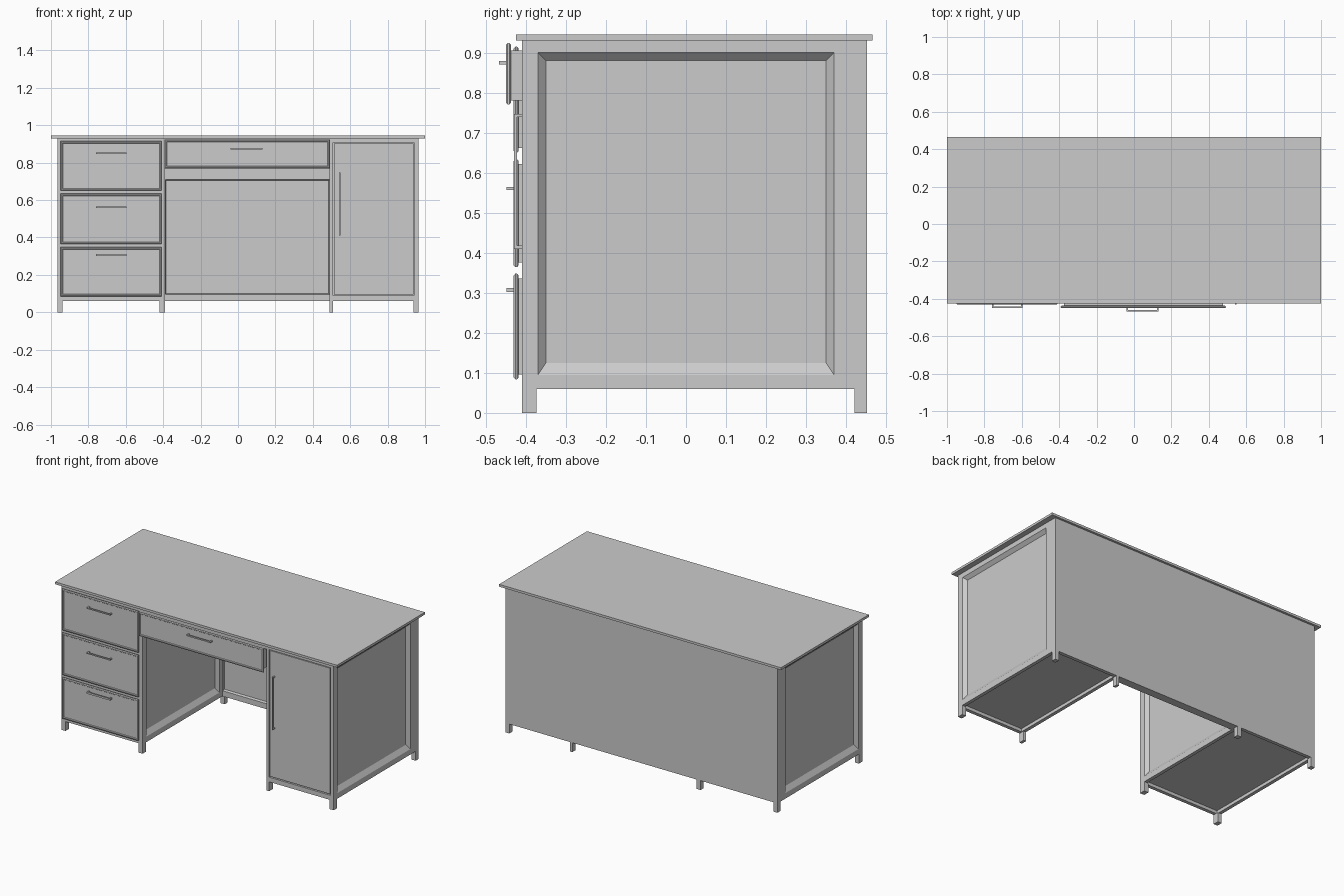
import bpy, bmesh
from mathutils import Vector

if "Cube" in bpy.data.objects:
    bpy.data.objects.remove(bpy.data.objects["Cube"])


def finish(name, bm):
    bmesh.ops.remove_doubles(bm, verts=bm.verts, dist=1e-5)
    bmesh.ops.recalc_face_normals(bm, faces=bm.faces)
    me = bpy.data.meshes.new(name)
    bm.to_mesh(me)
    bm.free()
    ob = bpy.data.objects.new(name, me)
    bpy.context.collection.objects.link(ob)
    return ob


def add_box(bm, x, y, z):
    vs = bmesh.ops.create_cube(bm, size=1)["verts"]
    for v in vs:
        v.co = Vector(r[0] if c < 0 else r[1] for r, c in zip((x, y, z), v.co))


def boxes(name, *parts):
    bm = bmesh.new()
    for p in parts:
        add_box(bm, *p)
    return finish(name, bm)


def rect(axis, at, a, b):
    """Rectangle across one axis; a and b are ranges on the other two axes."""
    pts = []
    for u, v in ((a[0], b[0]), (a[1], b[0]), (a[1], b[1]), (a[0], b[1])):
        p = [u, v]
        p.insert(axis, at)
        pts.append(p)
    return pts


def loft(bm, loops, cap_start=False):
    """Bridge successive rectangles and cap the last one."""
    rings = [[bm.verts.new(p) for p in lp] for lp in loops]
    for r, s in zip(rings, rings[1:]):
        for i in range(4):
            j = (i + 1) % 4
            bm.faces.new((r[i], r[j], s[j], s[i]))
    bm.faces.new(rings[-1])
    if cap_start:
        bm.faces.new(rings[0])


FRONT, BACK, LOW, HIGH = -0.41, 0.452, 0.06, 0.93
Y, Z = (FRONT, BACK), (LOW, HIGH)


def pedestal(name, x0, x1, opening=None):
    bm = bmesh.new()
    X = (x0, x1)
    # sides with bevelled recessed panels
    for x, s in ((x0, 1), (x1, -1)):
        loft(bm, [rect(0, x, Y, Z), rect(0, x, (-0.37, 0.37), (0.095, 0.90)),
                  rect(0, x + s * 0.02, (-0.35, 0.35), (0.125, 0.88))])
    # underside with a raised floor inside the rails
    inner = (x0 + 0.022, x1 - 0.022), (-0.388, 0.43)
    loft(bm, [rect(2, LOW, X, Y), rect(2, LOW, *inner), rect(2, LOW + 0.02, *inner)])
    # front, with door opening if asked for
    front = [rect(1, FRONT, X, Z)]
    if opening:
        front += [rect(1, FRONT, *opening), rect(1, FRONT + 0.02, *opening)]
    loft(bm, front)
    loft(bm, [rect(1, BACK, X, Z)])
    loft(bm, [rect(2, HIGH, X, Y)])
    return finish(name, bm)


def drawer(name, x, z, front, thick):
    """Front plate with chamfered edges and a shallow sunk face."""
    bm = bmesh.new()

    def lp(y, d):
        return rect(1, y, (x[0] + d, x[1] - d), (z[0] + d, z[1] - d))
    loft(bm, [lp(front + thick, 0.005), lp(front + thick * 0.65, 0), lp(front + thick * 0.35, 0),
              lp(front, 0.005), lp(front, 0.010), lp(front + 0.004, 0.013)], cap_start=True)
    return finish(name, bm)


def handle(name, x, z, y, base):
    """Bar along the longer of x and z, on two stems."""
    t = 0.008
    parts = [(x, (y, y + t), z)]
    if x[1] - x[0] > z[1] - z[0]:
        parts += [((a, a + t), (y, base), z) for a in (x[0], x[1] - t)]
    else:
        parts += [(x, (y, base), (a, a + t)) for a in (z[0], z[1] - t)]
    return boxes(name, *parts)


# worktop
boxes("desktop", ((-1, 1), (-0.425, 0.466), (HIGH, 0.945)))

# pedestals
pedestal("drawer_pedestal", -0.965, -0.39)
pedestal("cupboard_pedestal", 0.49, 0.965, ((0.507, 0.942), (0.09, 0.908)))

# legs
for i, lx in enumerate(((-0.965, -0.937), (-0.42, -0.39), (0.49, 0.508), (0.937, 0.965))):
    boxes(f"front_leg_{i + 1}", (lx, (FRONT, -0.373), (0, LOW)))
    boxes(f"back_leg_{i + 1}", (lx, (0.421, BACK), (0, LOW)))

# kneehole back wall with sunk panel
bm = bmesh.new()
K = (-0.39, 0.49)
add_box(bm, K, (0.42, BACK), Z)
loft(bm, [rect(1, 0.42, K, Z), rect(1, 0.40, K, Z),
          rect(1, 0.40, (-0.388, 0.488), (0.095, 0.71)),
          rect(1, 0.415, (-0.385, 0.485), (0.10, 0.705))])
finish("kneehole_back", bm)

# pedestal drawers
for i, (z0, z1, hz, ht) in enumerate(((0.65, 0.915, 0.85, 0.007),
                                      (0.364, 0.634, 0.561, 0.007),
                                      (0.084, 0.348, 0.307, 0.011))):
    drawer(f"side_drawer_{i + 1}", (-0.949, -0.408), (z0, z1), -0.431, 0.013)
    boxes(f"side_drawer_box_{i + 1}", ((-0.935, -0.42), (-0.419, -0.40), (z0 + 0.012, z1 - 0.012)))
    handle(f"side_drawer_handle_{i + 1}", (-0.76, -0.595), (hz - ht / 2, hz + ht / 2), -0.449, -0.426)

# centre drawer with its box
drawer("centre_drawer", (-0.392, 0.492), (0.77, 0.924), -0.45, 0.013)
boxes("centre_drawer_box", ((-0.375, 0.475), (-0.438, 0.30), (0.78, 0.906)))
boxes("centre_rail", (K, (FRONT, -0.39), (0.906, HIGH)))
handle("centre_drawer_handle", (-0.04, 0.13), (0.871, 0.879), -0.467, -0.445)

# cupboard door
boxes("cupboard_door", ((0.512, 0.937), (-0.408, -0.389), (0.096, 0.903)))
handle("door_handle", (0.541, 0.547), (0.41, 0.747), -0.43, -0.405)
